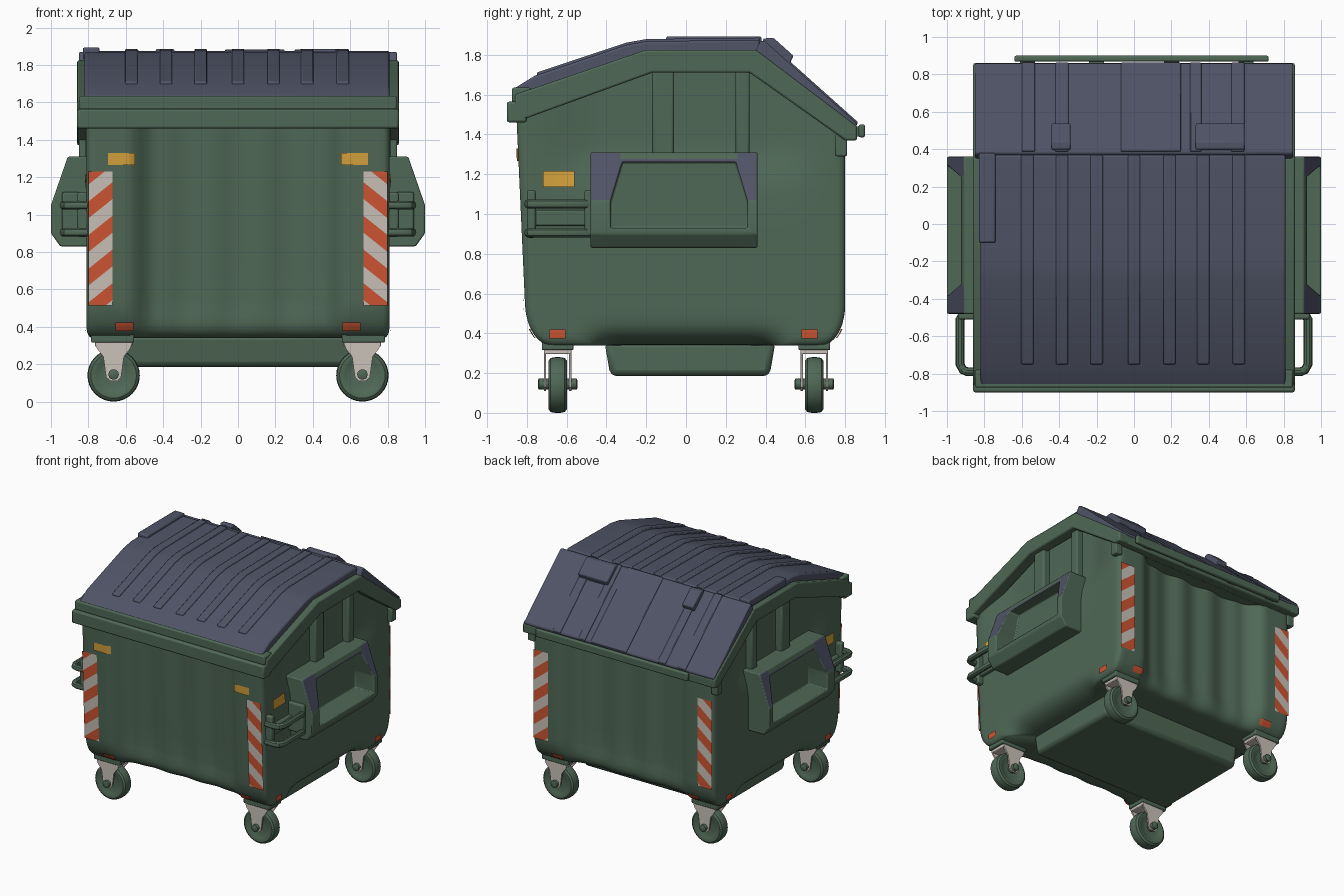
import bpy, bmesh, math
from mathutils import Vector

if "Cube" in bpy.data.objects:
    bpy.data.objects.remove(bpy.data.objects["Cube"])


def material(name, rgb):
    m = bpy.data.materials.new(name)
    m.diffuse_color = (*rgb, 1)
    m.use_nodes = True
    m.node_tree.nodes["Principled BSDF"].inputs["Base Color"].default_value = m.diffuse_color
    return m


GREEN = material("green plastic", (0.080, 0.140, 0.094))
BLUE = material("slate blue plastic", (0.080, 0.088, 0.133))
ORANGE = material("orange red", (0.62, 0.09, 0.032))
WHITE = material("warm white", (0.60, 0.54, 0.49))
YELLOW = material("amber yellow", (0.66, 0.36, 0.045))


def finish(name, bm, mats, mirror="", bevel=0, recalc=True, angle=35):
    if recalc:
        bmesh.ops.recalc_face_normals(bm, faces=bm.faces)
    me = bpy.data.meshes.new(name)
    bm.to_mesh(me)
    bm.free()
    ob = bpy.data.objects.new(name, me)
    bpy.context.collection.objects.link(ob)
    for m in mats:
        me.materials.append(m)
    bpy.ops.object.select_all(action='DESELECT')
    bpy.context.view_layer.objects.active = ob
    ob.select_set(True)
    bpy.ops.object.shade_smooth_by_angle(angle=math.radians(angle))
    if bevel:
        b = ob.modifiers.new("bevel", 'BEVEL')
        b.width, b.segments, b.limit_method = bevel, 2, 'ANGLE'
    if mirror:
        m = ob.modifiers.new("mirror", 'MIRROR')
        m.use_axis = ('x' in mirror, 'y' in mirror, False)
        m.use_mirror_merge = False
    return ob


def prism(name, pts, axis, a, b, mat, mirror="", bevel=0):
    """Polygon (y,z) extruded along x, or (x,z) extruded along y."""
    bm = bmesh.new()
    put = (lambda p, t: (t, p[0], p[1])) if axis == 'x' else (lambda p, t: (p[0], t, p[1]))
    ends = [[bm.verts.new(put(p, t)) for p in pts] for t in (a, b)]
    for e in ends:
        bm.faces.new(e)
    for i in range(len(pts)):
        j = (i + 1) % len(pts)
        bm.faces.new((ends[0][i], ends[0][j], ends[1][j], ends[1][i]))
    return finish(name, bm, [mat], mirror, bevel)


def box(name, x, y, z, mat, mirror="", bevel=0):
    return prism(name, [(y[0], z[0]), (y[1], z[0]), (y[1], z[1]), (y[0], z[1])], 'x', x[0], x[1], mat, mirror, bevel)


def tube(name, pts, r, mat, mirror=""):
    cu = bpy.data.curves.new(name, 'CURVE')
    cu.dimensions, cu.bevel_depth, cu.bevel_resolution, cu.use_fill_caps = '3D', r, 3, True
    s = cu.splines.new('POLY')
    s.points.add(len(pts) - 1)
    for q, p in zip(s.points, pts):
        q.co = (*p, 1)
    tmp = bpy.data.objects.new(name + "_path", cu)
    bm = bmesh.new()
    bm.from_mesh(bpy.data.meshes.new_from_object(tmp))
    bpy.data.objects.remove(tmp)
    return finish(name, bm, [mat], mirror)


def lathe_y(name, prof, cx, cy, cz, mat, mirror, n=32):
    """Profile (radius, y) spun round the y direction."""
    bm = bmesh.new()
    rings = [[bm.verts.new((cx + r * math.cos(2 * math.pi * k / n), cy + y, cz + r * math.sin(2 * math.pi * k / n)))
              for k in range(n)] for r, y in prof]
    for a, b in zip(rings, rings[1:]):
        for k in range(n):
            bm.faces.new((a[k], a[(k + 1) % n], b[(k + 1) % n], b[k]))
    bm.faces.new(rings[0])
    bm.faces.new(rings[-1])
    return finish(name, bm, [mat], mirror)


# ---- surface of the tub ----
def sm(a, b, v):
    t = min(1, max(0, (v - a) / (b - a)))
    return t * t * (3 - 2 * t)


def curl(z, h):
    return 1 - math.sqrt(max(0, 1 - max(0, (0.34 + h - z) / h) ** 2))


def wall_y(sign, x, z):
    base = 0.80 + (0.05 * (z - 0.34) / 1.1 if sign < 0 else 0) - 0.12 * curl(z, 0.2)
    depth = (0.105 + 0.012 * math.cos(x * 2 * math.pi / 0.27)) * (0.5 + 0.5 * sm(0.34, 0.54, z))
    return sign * (base - depth * (1 - sm(0.42, 0.59, abs(x))))


def wall_x(y, z):
    lower = 0.17 * curl(z, 0.14) * (1 - sm(0.36, 0.6, abs(y)))
    return 0.81 - 0.03 * curl(z, 0.06) - lower - 0.05 * sm(1.1, 1.35, z) * (1 - sm(0.4, 0.74, abs(y)))


def roof(y):
    if y < -0.2:
        return 1.80 + (y + 0.2) * 0.39
    return 1.80 if y < 0.32 else 1.80 - (y - 0.32) * 0.73


# tub: stacked rings of the wall surface
xs = [-0.78 + 1.56 * i / 48 for i in range(49)]
ring = [('f', x) for x in xs] + [('c', 1, -1)] + [('s', 1, v * 0.98) for v in xs] + [('c', 1, 1)]
ring += [('b', -x) for x in xs] + [('c', -1, 1)] + [('s', -1, -v * 0.98) for v in xs] + [('c', -1, -1)]


def tub_point(e, z):
    if e[0] in 'fb':
        return Vector((e[1], wall_y(-1 if e[0] == 'f' else 1, e[1], z), z))
    if e[0] == 's':
        k = abs(wall_y(-1 if e[2] < 0 else 1, 0.8, z)) / 0.80
        return Vector((e[1] * wall_x(e[2], z), e[2] * k, z))
    return Vector((e[1] * (wall_x(0.8, z) - 0.008), wall_y(e[2], 0.8, z) - e[2] * 0.008, z))


bm = bmesh.new()
rows = []
for lev in (0.34, 0.345, 0.355, 0.37, 0.39, 0.415, 0.45, 0.5, 0.54, 0.7, 0.9, 1.1, 1.18, 1.25, 1.3, 1.35, 1.42, 2):
    row = []
    for e in ring:
        y = e[2] * 0.8 if e[0] == 'c' else e[2] if e[0] == 's' else (-0.8 if e[0] == 'f' else 0.8)
        row.append(bm.verts.new(tub_point(e, roof(y) if lev == 2 else lev)))
    rows.append(row)
n = len(ring)
for a, b in zip(rows, rows[1:]):
    for i in range(n):
        bm.faces.new((a[i], a[(i + 1) % n], b[(i + 1) % n], b[i]))
bm.faces.new(rows[0])
finish("tub", bm, [GREEN], angle=60)

# belly: sunken trough under the tub
prism("belly", [(-0.41, 0.36), (-0.38, 0.185), (0.42, 0.185), (0.45, 0.36)], 'x', -0.62, 0.62, GREEN, bevel=0.03)

# rim following the gable, with front and back beams
prism("side_rim", [(-0.86, 1.46), (-0.17, 1.71), (0.32, 1.71), (0.80, 1.37), (0.86, 1.37), (0.86, 1.44),
                   (0.35, 1.825), (-0.2, 1.825), (-0.86, 1.60)], 'x', 0.77, 0.86, GREEN, "x", 0.01)
box("front_rim", (-0.86, 0.86), (-0.90, -0.80), (1.46, 1.565), GREEN, bevel=0.012)
box("front_rim_inner", (-0.79, 0.79), (-0.82, -0.68), (1.465, 1.56), GREEN)
box("front_rim_upper", (-0.85, 0.85), (-0.875, -0.78), (1.56, 1.635), GREEN, bevel=0.01)
box("back_rim", (-0.85, 0.85), (0.78, 0.86), (1.37, 1.44), GREEN, bevel=0.01)
box("back_rim_inner", (-0.79, 0.79), (0.65, 0.80), (1.375, 1.435), GREEN)
box("back_corner_tab", (0.79, 0.85), (0.75, 0.81), (1.29, 1.40), GREEN, "x", 0.008)
box("back_hinge_bar", (-0.64, 0.72), (0.868, 0.90), (1.385, 1.45), GREEN, bevel=0.01)
for i, x in enumerate((-0.57, -0.2, 0.2, 0.6)):
    box(f"hinge_lug_{i}", (x - 0.04, x + 0.04), (0.84, 0.88), (1.39, 1.44), GREEN)
for i, (a, b) in enumerate(((-0.17, -0.06), (0.25, 0.32))):
    box(f"side_post_{i}", (0.74, 0.815), (a, b), (1.25, 1.74), GREEN, "x", 0.012)

# lids with shallow raised ribs
top = [(-0.865, 1.63), (-0.76, 1.695), (-0.3, 1.85), (-0.2, 1.868), (0.37, 1.875)]
prism("front_lid", top + [(0.37, 1.79), (-0.2, 1.78), (-0.87, 1.56)], 'x', -0.82, 0.81, BLUE, bevel=0.012)
rib = [(-0.75, 1.70)] + top[2:]
for i, x in enumerate((-0.57, -0.385, -0.2, 0.0, 0.19, 0.37, 0.56)):
    prism(f"lid_rib_{i}", [(y, z + 0.011) for y, z in rib] + [(y, z - 0.02) for y, z in rib[::-1]],
          'x', x - 0.033, x + 0.033, BLUE, bevel=0.007)
prism("back_lid", [(0.375, 1.87), (0.395, 1.87), (0.86, 1.455), (0.85, 1.41), (0.34, 1.80)], 'x', -0.85, 0.85, BLUE, bevel=0.008)
for i, (a, b) in enumerate(((-0.6, -0.53), (-0.42, -0.35), (-0.07, 0.25), (0.3, 0.36), (0.52, 0.59))):
    prism(f"back_lid_rib_{i}", [(0.39, 1.885), (0.865, 1.461), (0.85, 1.43), (0.38, 1.84)], 'x', a, b, BLUE, bevel=0.006)
for i, (a, b) in enumerate(((-0.44, -0.34), (0.33, 0.59))):
    prism(f"lid_grip_{i}", [(0.39, 1.85), (0.40, 1.885), (0.44, 1.885), (0.54, 1.795), (0.52, 1.75)], 'x', a, b, BLUE, bevel=0.008)
box("lid_latch", (-0.83, -0.74), (-0.10, 0.38), (1.83, 1.893), BLUE, bevel=0.01)

# side lifting pockets, hollowed by a cutter
pocket = prism("lift_pocket", [(0.74, 0.83), (0.95, 0.83), (1.0, 0.90), (1.0, 1.05), (0.91, 1.31), (0.74, 1.31)],
               'y', -0.48, 0.36, GREEN)
cutter = prism("pocket_cutter", [(-0.38, 0.93), (0.31, 0.93), (0.31, 1.06), (0.25, 1.26), (-0.32, 1.26), (-0.38, 1.06)],
               'x', 0.83, 1.2, GREEN)
cutter.hide_render = True
mod = pocket.modifiers.new("hollow", 'BOOLEAN')
mod.object, mod.operation, mod.solver = cutter, 'DIFFERENCE', 'EXACT'
bpy.context.view_layer.update()
bm = bmesh.new()
bm.from_object(pocket, bpy.context.evaluated_depsgraph_get())
for o in (pocket, cutter):
    bpy.data.objects.remove(o)
for co, no in (((0, 0, 1.07), (0, 0, 1)), ((0, 0, 1.275), (0, 0, 1)), ((0, -0.33, 0), (0, 1, 0)), ((0, 0.26, 0), (0, 1, 0))):
    bmesh.ops.bisect_plane(bm, geom=bm.verts[:] + bm.edges[:] + bm.faces[:], plane_co=co, plane_no=no)
bm.normal_update()
for f in bm.faces:
    m = f.calc_center_median()
    f.material_index = int(f.normal.x > 0.5 and m.x > 0.88 and m.z > 1.07 and (abs(m.y + 0.035) > 0.29 or m.z < 1.275))
finish("lift_pocket", bm, [GREEN, BLUE], "x", 0.008)

# side handles
for i, z in enumerate((1.05, 0.905)):
    tube(f"handle_bar_{i}", [(0.90, -0.46, z), (0.93, -0.51, z), (0.93, -0.75, z), (0.915, -0.78, z),
                             (0.89, -0.79, z), (0.78, -0.79, z)], 0.024, GREEN, "x")
box("handle_bracket", (0.79, 0.94), (-0.51, -0.47), (0.89, 1.12), GREEN, "x", 0.01)
box("handle_plate", (0.79, 0.84), (-0.80, -0.5), (0.94, 1.02), GREEN, "x", 0.01)
box("handle_upright", (0.80, 0.86), (-0.80, -0.755), (0.88, 1.12), GREEN, "x", 0.012)


# thin decals that follow the walls
def decal(name, face, u0, u1, z0, z1, mats, stripe=0):
    bm = bmesh.new()
    bm.faces.new([bm.verts.new((u, 0, z)) for u, z in ((u0, z0), (u1, z0), (u1, z1), (u0, z1))])
    cuts = [((0, 0, z0 + (z1 - z0) * k / 6), (0, 0, 1)) for k in range(1, 6)]
    cuts += [((u0 + (u1 - u0) * k / 8, 0, 0), (1, 0, 0)) for k in range(1, 8)]
    cuts += [((0, 0, 0.09 * k), (0.8, 0, 1)) for k in range(5, 25) if stripe]
    for co, no in cuts:
        bmesh.ops.bisect_plane(bm, geom=bm.verts[:] + bm.edges[:] + bm.faces[:], plane_co=co, plane_no=no)
    for f in bm.faces:
        m = f.calc_center_median()
        f.material_index = int((m.z + 0.8 * m.x) / 0.09) % 2 if stripe else 0
    for v in bm.verts:
        u, z = v.co.x, v.co.z
        if face == 'side':
            v.co = (wall_x(u, z) + 0.009, u, z)
        else:
            s = -1 if face == 'front' else 1
            v.co = (u, wall_y(s, u, z) + s * 0.008, z - 0.003 * (z < 0.5))
    bm.normal_update()
    out = {'side': Vector((1, 0, 0)), 'front': Vector((0, -1, 0)), 'back': Vector((0, 1, 0))}[face]
    for f in bm.faces:
        if f.normal.dot(out) < 0:
            f.normal_flip()
    finish(name, bm, mats, "x", recalc=False)


for face in ('front', 'back'):
    decal(face + "_warning_stripes", face, 0.67, 0.80, 0.515, 1.23, [ORANGE, WHITE], 1)
    decal(face + "_red_reflector", face, 0.56, 0.655, 0.38, 0.425, [ORANGE])
decal("front_amber_reflector", 'front', 0.55, 0.695, 1.265, 1.33, [YELLOW])
decal("side_amber_reflector", 'side', -0.72, -0.56, 1.135, 1.215, [YELLOW])
for i, y in enumerate((-0.645, 0.62)):
    decal(f"side_red_reflector_{i}", 'side', y - 0.04, y + 0.04, 0.375, 0.42, [ORANGE])

# castors: one built, mirrored to four corners
X, Y, Z = 0.665, 0.645, 0.14
lathe_y("wheel", [(0.05, -0.035), (0.09, -0.04), (0.10, -0.046), (0.122, -0.046), (0.136, -0.035), (0.14, -0.012),
                  (0.14, 0.012), (0.136, 0.035), (0.122, 0.046), (0.10, 0.046), (0.09, 0.04), (0.05, 0.035)],
        X, Y, Z, GREEN, "xy")
lathe_y("axle", [(0.018, -0.10), (0.028, -0.095), (0.028, 0.095), (0.018, 0.10)], X, Y, Z + 0.005, GREEN, "xy", 12)
for i, d in enumerate((-0.07, 0.058)):
    prism(f"fork_plate_{i}", [(X + a, z) for a, z in (
        (-0.10, 0.32), (-0.09, 0.285), (-0.055, 0.24), (-0.04, 0.13), (-0.018, 0.11), (0.018, 0.11),
        (0.04, 0.13), (0.055, 0.24), (0.09, 0.285), (0.10, 0.32))], 'y', Y + d, Y + d + 0.012, WHITE, "xy")
box("fork_crown", (X - 0.1, X + 0.1), (Y - 0.07, Y + 0.07), (0.295, 0.32), WHITE, "xy", 0.006)
box("castor_mount", (X - 0.11, X + 0.12), (Y - 0.08, Y + 0.08), (0.315, 0.36), GREEN, "xy", 0.008)
